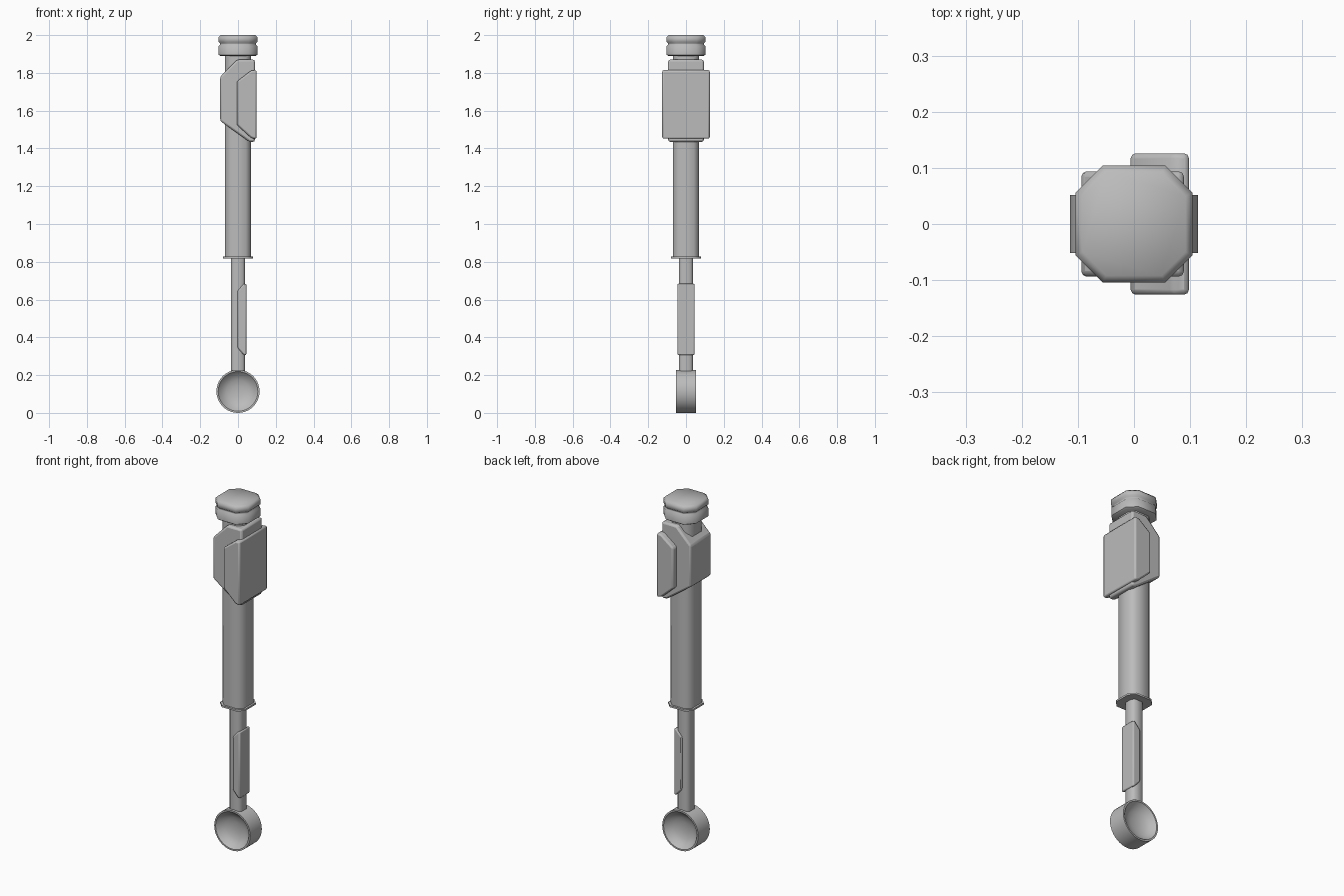
import bpy, bmesh, math

if "Cube" in bpy.data.objects:
    bpy.data.objects.remove(bpy.data.objects["Cube"])

grey = bpy.data.materials.new("plain grey")
grey.diffuse_color = (0.5, 0.5, 0.5, 1)
grey.use_nodes = True
grey.node_tree.nodes["Principled BSDF"].inputs["Base Color"].default_value = grey.diffuse_color


def finish(name, bm, angle=50, bevel=0):
    bmesh.ops.recalc_face_normals(bm, faces=bm.faces)
    mesh = bpy.data.meshes.new(name)
    bm.to_mesh(mesh)
    bm.free()
    ob = bpy.data.objects.new(name, mesh)
    bpy.context.collection.objects.link(ob)
    mesh.materials.append(grey)
    if bevel:
        mod = ob.modifiers.new("soft edges", 'BEVEL')
        mod.width = bevel
        mod.segments = 2
        mod.limit_method = 'ANGLE'
    bpy.ops.object.select_all(action='DESELECT')
    ob.select_set(True)
    bpy.context.view_layer.objects.active = ob
    bpy.ops.object.shade_smooth_by_angle(angle=math.radians(angle))
    return ob


def octagon_stack(name, levels, flat, angle=50):
    """Chamfered square column; levels are (z, half width)."""
    bm = bmesh.new()
    rings = []
    for z, r in levels:
        h = r * flat
        pts = [(r, -h), (r, h), (h, r), (-h, r), (-r, h), (-r, -h), (-h, -r), (h, -r)]
        rings.append([bm.verts.new((x, y, z)) for x, y in pts])
    for a, b in zip(rings, rings[1:]):
        for i in range(8):
            j = (i + 1) % 8
            bm.faces.new((a[i], a[j], b[j], b[i]))
    bm.faces.new(rings[0][::-1])
    bm.faces.new(rings[-1])
    return finish(name, bm, angle)


def side_plate(name, outline, half, bevel):
    """Outline in x and z, extruded evenly along y."""
    bm = bmesh.new()
    front = [bm.verts.new((x, -half, z)) for x, z in outline]
    back = [bm.verts.new((x, half, z)) for x, z in outline]
    n = len(outline)
    bm.faces.new(front)
    bm.faces.new(back[::-1])
    for i in range(n):
        j = (i + 1) % n
        bm.faces.new((front[i], front[j], back[j], back[i]))
    return finish(name, bm, 35, bevel)


# Grooved end cap
octagon_stack("end_cap", [(1.89, 0.094), (1.896, 0.102), (1.942, 0.102), (1.95, 0.095),
                          (1.957, 0.095), (1.965, 0.104), (1.988, 0.104), (2.0, 0.092)], 0.54)
# Main tube with a thin flange at its lower end
octagon_stack("main_tube", [(0.82, 0.068), (1.9, 0.068)], 0.6)
octagon_stack("tube_flange", [(0.817, 0.079), (0.827, 0.079)], 0.6)
# Slim piston rod
octagon_stack("piston_rod", [(0.21, 0.038), (0.83, 0.038)], 0.6)

# Housing around the top of the tube
side_plate("housing", [(-0.094, 1.545), (-0.094, 1.78), (-0.005, 1.87), (0.089, 1.87),
                       (0.089, 1.435), (0.06, 1.435)], 0.094, 0.01)
# Wider cover clasping one side of the housing
side_plate("housing_cover", [(-0.006, 1.525), (-0.006, 1.755), (0.07, 1.813), (0.098, 1.815),
                             (0.098, 1.45), (0.07, 1.455)], 0.126, 0.009)
# Small cover clasping the rod
side_plate("rod_cover", [(-0.003, 0.345), (-0.003, 0.645), (0.03, 0.683), (0.044, 0.685),
                         (0.044, 0.305), (0.03, 0.307)], 0.046, 0.008)

# Round end eye, dished on both sides
bm = bmesh.new()
n, cz = 40, 0.114
profile = [(0.03, -0.008), (0.06, -0.016), (0.085, -0.028), (0.105, -0.052), (0.114, -0.052),
           (0.114, 0.052), (0.105, 0.052), (0.085, 0.028), (0.06, 0.016), (0.03, 0.008)]
rings = [[bm.verts.new((r * math.cos(2 * math.pi * i / n), y,
                        cz + r * math.sin(2 * math.pi * i / n))) for i in range(n)]
         for r, y in profile]
for a, b in zip(rings, rings[1:]):
    for i in range(n):
        j = (i + 1) % n
        bm.faces.new((a[i], a[j], b[j], b[i]))
bm.faces.new(rings[0])
bm.faces.new(rings[-1])
finish("end_eye", bm, 40)
